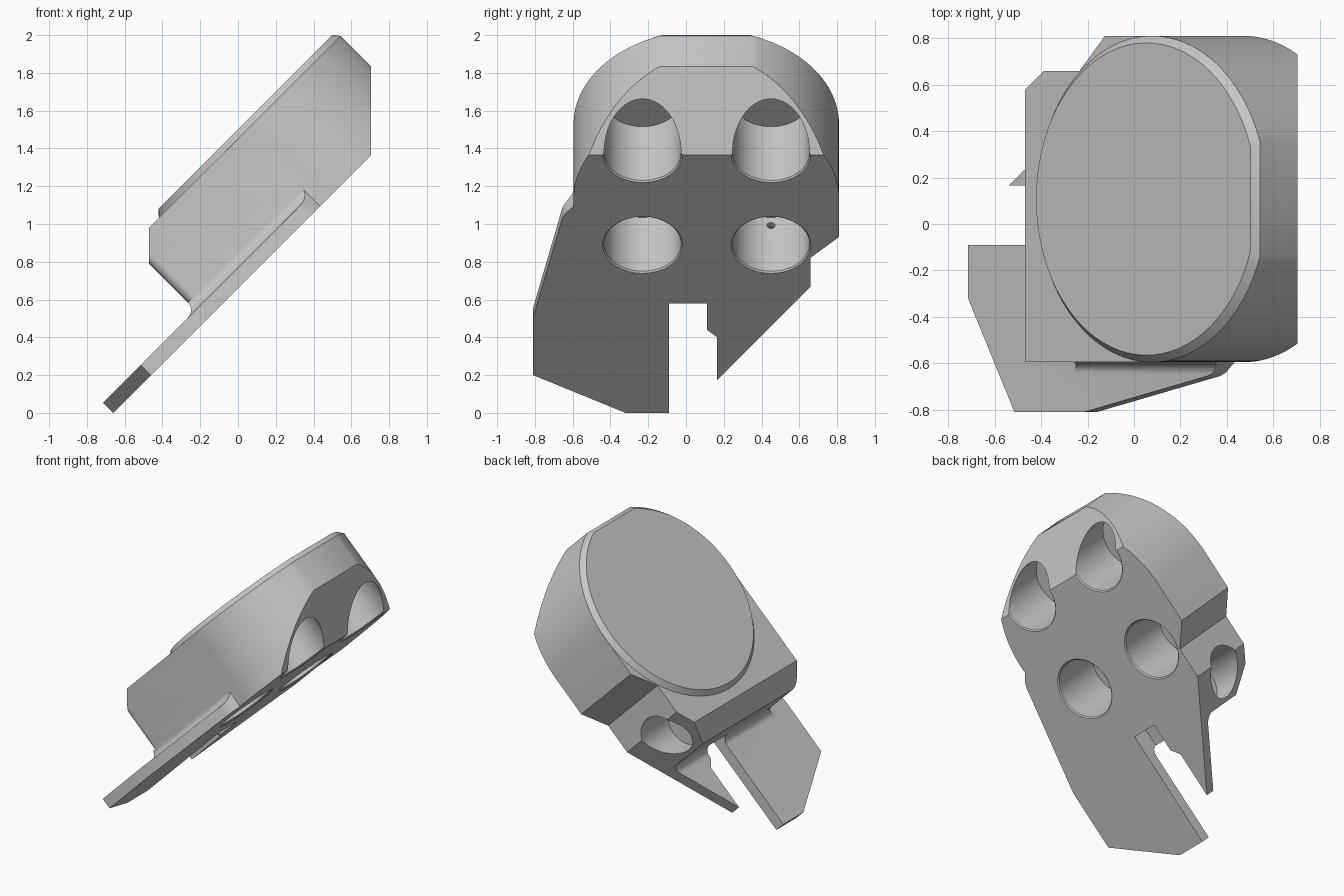
import bpy, bmesh
from math import sin, cos, pi, acos
from mathutils import Matrix, Vector

cube = bpy.data.objects.get("Cube")
if cube:
    bpy.data.objects.remove(cube, do_unlink=True)

grey = bpy.data.materials.new("plain grey")
grey.use_nodes = True
GREY = (0.57, 0.57, 0.57, 1)
grey.diffuse_color = GREY
grey.node_tree.nodes["Principled BSDF"].inputs["Base Color"].default_value = GREY

# The part is laid out flat (u along, v across, w thickness), then tilted 45 degrees
BASE, PLATE, TOP, DISC = 0.467, 0.077, 0.56, 0.594
TILT = Matrix.Rotation(-pi / 4, 4, 'Y') @ Matrix.Translation((0, 0, BASE))
HEAD_U, HEAD_V, HEAD_R, HEAD_END = 1.137, 0.1075, 0.7025, 1.795
END_U, SIDE_V = 0.226, -0.594


def loft(name, rings, bottom=True):
    bm = bmesh.new()
    loops = [[bm.verts.new(p) for p in ring] for ring in rings]
    for a, b in zip(loops, loops[1:]):
        for i in range(len(a)):
            j = (i + 1) % len(a)
            bm.faces.new((a[i], a[j], b[j], b[i]))
    if bottom:
        bm.faces.new(loops[0][::-1])
    bm.faces.new(loops[-1])
    # Turn the shell outwards if its outline ran the other way
    bm.normal_update()
    if bottom and bm.calc_volume(signed=True) < 0:
        bmesh.ops.reverse_faces(bm, faces=bm.faces)
    mesh = bpy.data.meshes.new(name)
    bm.to_mesh(mesh)
    bm.free()
    mesh.materials.append(grey)
    obj = bpy.data.objects.new(name, mesh)
    bpy.context.collection.objects.link(obj)
    return obj


def prism(name, pts, axis, lo, hi):
    def place(p, h):
        q = list(p)
        q.insert(axis, h)
        return Vector(q)
    return loft(name, [[place(p, h) for p in pts] for h in (lo, hi)])


def bore(name, centre, direction, sections, n=48):
    # sections are (distance, radius) pairs along the direction
    turn = Vector(direction).to_track_quat('Z', 'Y')
    return loft(name, [[Vector(centre) + turn @ Vector((r * cos(2 * pi * (i + 0.5) / n),
                                                        r * sin(2 * pi * (i + 0.5) / n), d))
                        for i in range(n)] for d, r in sections])


def cut(target, cutter):
    cutter.hide_render = True
    mod = target.modifiers.new("cut", 'BOOLEAN')
    mod.operation, mod.solver, mod.object = 'DIFFERENCE', 'EXACT', cutter
    bpy.context.view_layer.objects.active = target
    bpy.ops.object.modifier_apply(modifier=mod.name)
    bpy.data.objects.remove(cutter, do_unlink=True)


def arc(r, start, end, n):
    return [(HEAD_U + r * cos(start + (end - start) * i / n),
             HEAD_V + r * sin(start + (end - start) * i / n)) for i in range(n + 1)]


# Body: full plan outline with the round head cut flat at its upper end
a0 = acos((HEAD_END - HEAD_U) / HEAD_R)
outline = [(-0.467, -0.32), (-0.184, -0.81), (0.24, -0.81), (0.99, -0.655),
           (1.025, -0.641), (1.05, -0.62), (1.08, -0.595)]
outline += arc(HEAD_R, -pi / 2, -a0, 24) + arc(HEAD_R, a0, pi / 2, 24)
outline += [(0.85, 0.81), (0.695, 0.66), (0.48, 0.66), (-0.467, -0.01)]
body = prism("body", outline, 2, 0, TOP)

# Four blind round holes with chamfered mouths
for u in (0.79, 1.47):
    for v in (-0.23, 0.45):
        cut(body, bore("hole_cutter", (u, v, 0), (0, 0, 1),
                       [(-0.04, 0.252), (0.008, 0.204), (0.41, 0.204)]))

# Side pocket and the small passage into the neighbouring hole
cut(body, bore("pocket_cutter", (0.41, 1, 0.31), (0, -1, 0), [(0, 0.158), (0.65, 0.158)]))
cut(body, bore("passage_cutter", (0.45, 0.45, 0.35), (1, 0, 0), [(0, 0.022), (0.2, 0.022)], 16))

# Slot in the plate
slot = [(-1, -0.09), (-1, 0.165), (0.1, 0.165), (0.155, 0.11), (0.353, 0.11), (0.353, -0.09)]
cut(body, prism("slot_cutter", slot, 2, -0.1, 0.13))

# Sloped cut under the head
cut(body, prism("head_cutter", [(1.364, -0.1), (2.064, 0.6), (2.5, 0.6), (2.5, -0.1)], 1, -2, 2))

# Lower end: thin plate, fillet, upright wall and sloped upper corner
R = 0.057
fillet = [(R * (1 - sin(t * pi / 16)), R * (1 - cos(t * pi / 16))) for t in range(9)]
end_wall = [(-1, PLATE)] + [(END_U - d, PLATE + h) for d, h in fillet]
end_wall += [(END_U, 0.424), (0.502, 0.7), (-1, 0.7)]
cut(body, prism("end_cutter", end_wall, 1, -2, 2))

# Front side: thin flange with a fillet
side_wall = [(-1, PLATE)] + [(SIDE_V - d, PLATE + h) for d, h in fillet] + [(SIDE_V, 0.7), (-1, 0.7)]
cut(body, prism("side_cutter", side_wall, 0, -1, 1.13))

# Rounded upright corner between the end wall and the front side
ROUND = 0.045
corner = [(END_U - 0.01, SIDE_V - 0.01), (END_U + ROUND, SIDE_V - 0.01)]
corner += [(END_U + ROUND * (1 - sin(t * pi / 16)), SIDE_V + ROUND * (1 - cos(t * pi / 16)))
           for t in range(9)]
corner += [(END_U - 0.01, SIDE_V + ROUND)]
cut(body, prism("corner_cutter", corner, 2, PLATE + R, 0.7))

# Raised chamfered disc on the top face, open underneath
rings = []
for r, end, w in ((HEAD_R, HEAD_END, TOP), (HEAD_R - 0.03, HEAD_END - 0.025, DISC)):
    a = acos((end - HEAD_U) / r)
    rings.append([(u, v, w) for u, v in arc(r, a, 2 * pi - a, 72)])
disc = loft("top_disc", rings, bottom=False)

for obj in (body, disc):
    obj.data.transform(TILT)
    bpy.ops.object.select_all(action='DESELECT')
    obj.select_set(True)
    bpy.context.view_layer.objects.active = obj
    bpy.ops.object.shade_smooth_by_angle(angle=pi / 6)
